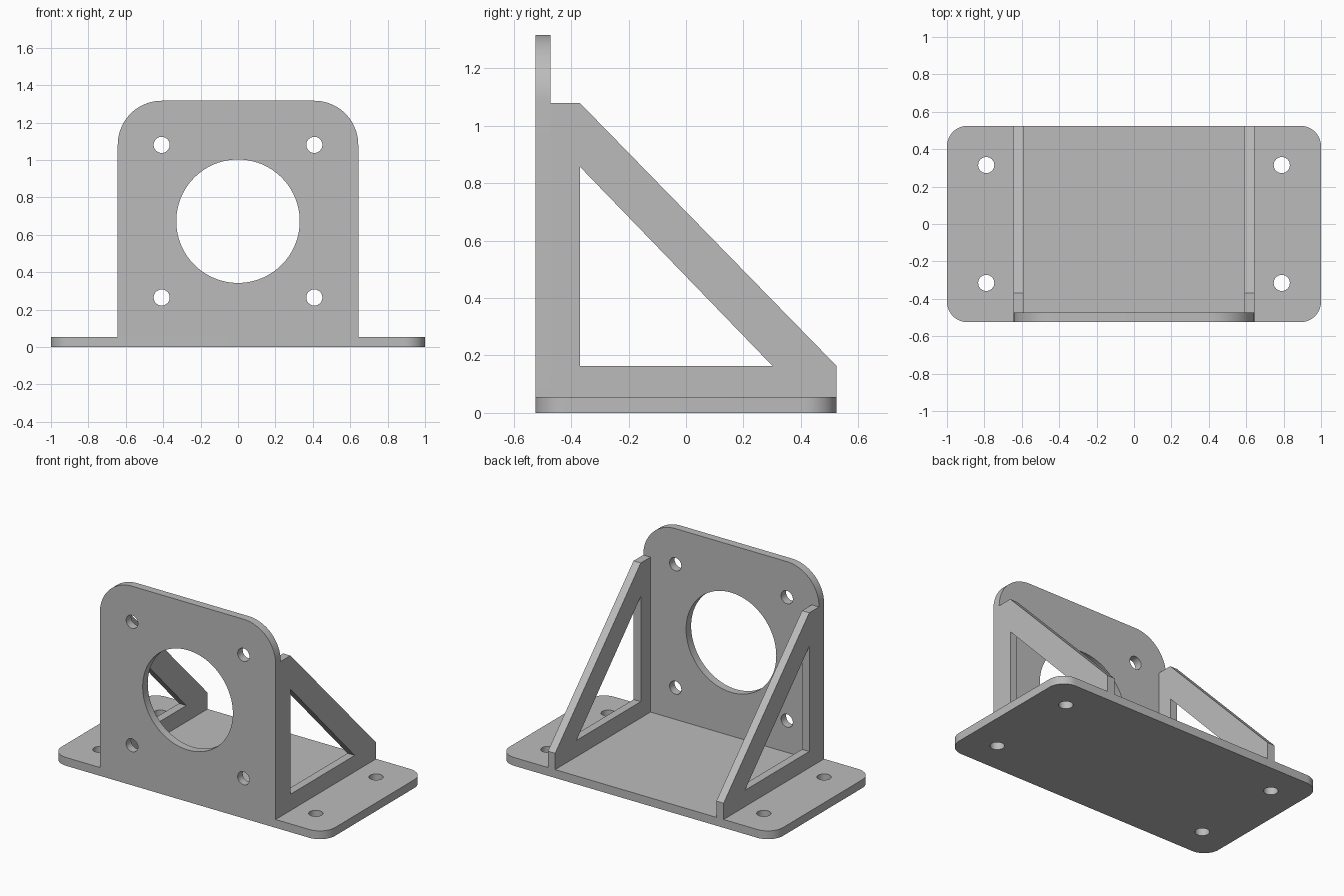
import bpy
import bmesh
from math import cos, sin, pi
from mathutils import Vector

cube = bpy.data.objects.get("Cube")
if cube:
    bpy.data.objects.remove(cube, do_unlink=True)

grey = bpy.data.materials.new("plain_grey")
grey.use_nodes = True
grey.diffuse_color = (0.5, 0.5, 0.5, 1)
grey.node_tree.nodes["Principled BSDF"].inputs["Base Color"].default_value = grey.diffuse_color


def arc(cx, cy, r, start, end, steps):
    return [(cx + r * cos(start + (end - start) * i / steps),
             cy + r * sin(start + (end - start) * i / steps)) for i in range(steps + 1)]


def circle(cx, cy, r, steps=48):
    return arc(cx, cy, r, 0, 2 * pi, steps)[:-1]


def four_holes(dx, dy, cy, r):
    return [circle(sx * dx, cy + sy * dy, r) for sx in (-1, 1) for sy in (-1, 1)]


def plate(name, loops, to_world, push):
    """Fill an outline with holes, then extrude it into a solid plate."""
    bm = bmesh.new()
    edges = []
    for loop in loops:
        verts = [bm.verts.new(to_world(u, v)) for u, v in loop]
        edges += [bm.edges.new((a, b)) for a, b in zip(verts, verts[1:] + verts[:1])]
    bmesh.ops.triangle_fill(bm, use_beauty=True, edges=edges)
    extruded = bmesh.ops.extrude_face_region(bm, geom=bm.faces[:])["geom"]
    moved = [g for g in extruded if isinstance(g, bmesh.types.BMVert)]
    bmesh.ops.translate(bm, vec=Vector(push), verts=moved)
    bmesh.ops.recalc_face_normals(bm, faces=bm.faces[:])
    mesh = bpy.data.meshes.new(name)
    bm.to_mesh(mesh)
    bm.free()
    mesh.materials.append(grey)
    obj = bpy.data.objects.new(name, mesh)
    bpy.context.collection.objects.link(obj)
    bpy.ops.object.select_all(action="DESELECT")
    obj.select_set(True)
    bpy.context.view_layer.objects.active = obj
    bpy.ops.object.shade_smooth_by_angle(angle=pi / 6)
    return obj


depth, base_top, wall, half = 0.525, 0.055, 0.053, 0.643
hole = 0.043

# Base plate with rounded corners and mounting holes
r = 0.11
outline = []
for k, (sx, sy) in enumerate([(1, 1), (-1, 1), (-1, -1), (1, -1)]):
    outline += arc(sx * (1 - r), sy * (depth - r), r, k * pi / 2, (k + 1) * pi / 2, 12)
plate("base_plate", [outline] + four_holes(0.79, 0.315, 0, hole),
      lambda u, v: (u, v, 0), (0, 0, base_top))

# Upright face plate with rounded top, large bore and bolt holes
top, r = 1.317, 0.235
outline = [(-half, base_top), (half, base_top)]
outline += arc(half - r, top - r, r, 0, pi / 2, 20)
outline += arc(r - half, top - r, r, pi / 2, pi, 20)
bore = circle(0, 0.673, 0.33, 96)
plate("face_plate", [outline, bore] + four_holes(0.408, 0.408, 0.673, hole),
      lambda u, v: (u, -depth, v), (0, wall, 0))

# Triangular side braces with an open centre
back = wall - depth
brace = [(back, base_top), (depth, base_top), (depth, 0.163), (-0.37, 1.08), (back, 1.08)]
opening = [(-0.37, 0.163), (0.302, 0.163), (-0.37, 0.858)]
for side, s in (("left", 1), ("right", -1)):
    plate(side + "_brace", [brace, opening],
          lambda u, v: (s * half, u, v), (-s * wall, 0, 0))
